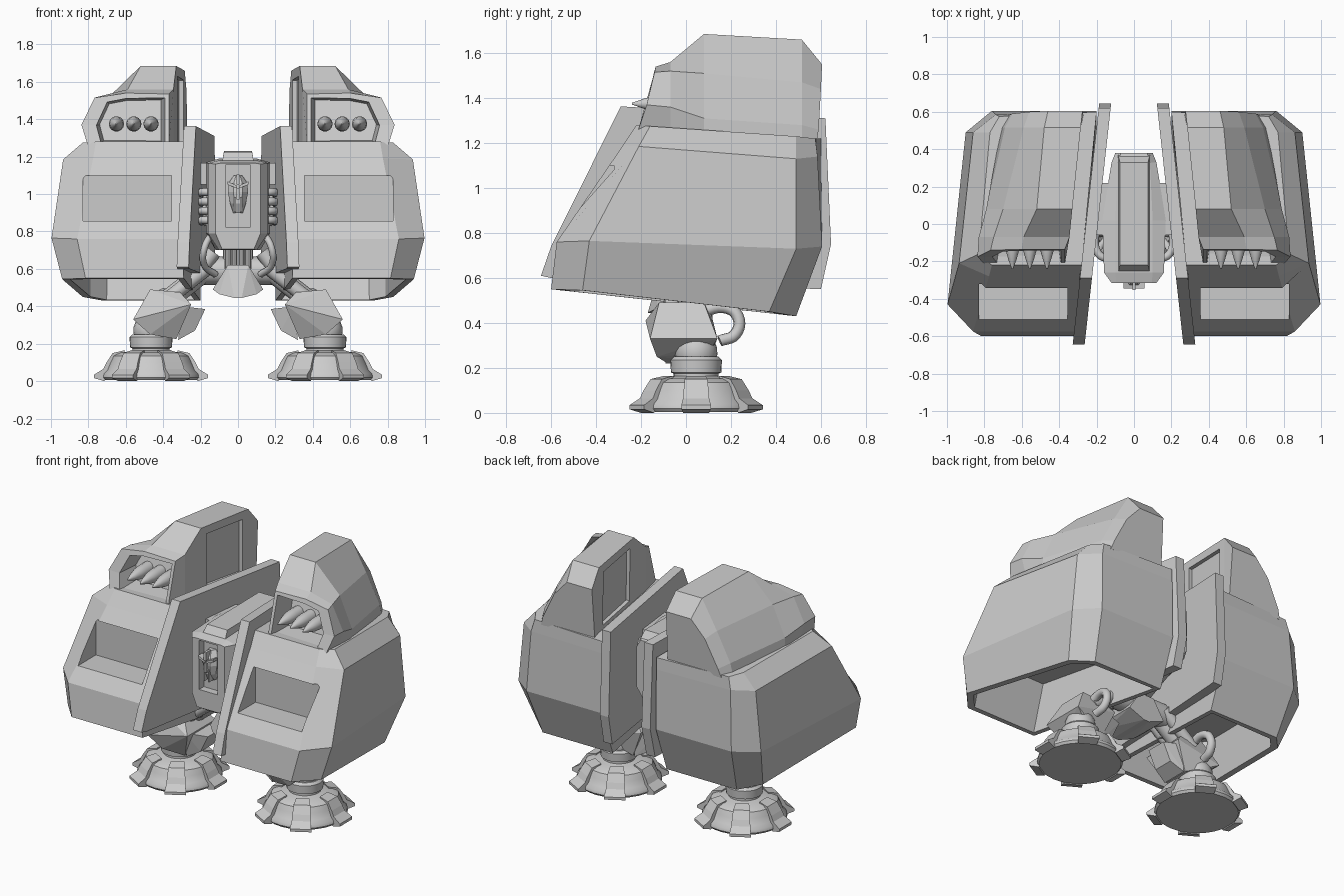
import bpy, bmesh, math
from mathutils import Vector, Matrix

if "Cube" in bpy.data.objects:
    bpy.data.objects.remove(bpy.data.objects["Cube"])

grey = bpy.data.materials.new("armour_grey")
grey.diffuse_color = (0.6, 0.6, 0.6, 1)
grey.use_nodes = True
grey.node_tree.nodes["Principled BSDF"].inputs["Base Color"].default_value = grey.diffuse_color


def finish(name, bm, mirror=True, smooth=None):
    """Turn a bmesh into an object, optionally mirrored across x = 0."""
    bmesh.ops.recalc_face_normals(bm, faces=bm.faces)
    me = bpy.data.meshes.new(name)
    bm.to_mesh(me)
    bm.free()
    me.materials.append(grey)
    if smooth:
        me.polygons.foreach_set("use_smooth", [True] * len(me.polygons))
        me.set_sharp_from_angle(angle=math.radians(smooth))
    ob = bpy.data.objects.new(name, me)
    bpy.context.collection.objects.link(ob)
    if mirror:
        ob.modifiers.new("mirror", 'MIRROR').use_clip = False
    return ob


def loft(rings, bm=None):
    """Skin a list of equal-length rings and cap both ends."""
    bm = bm or bmesh.new()
    vs = [[bm.verts.new(p) for p in r] for r in rings]
    n = len(rings[0])
    for a, b in zip(vs, vs[1:]):
        for i in range(n):
            j = (i + 1) % n
            bm.faces.new((a[i], a[j], b[j], b[i]))
    bm.faces.new(vs[0])
    bm.faces.new(vs[-1])
    bmesh.ops.recalc_face_normals(bm, faces=bm.faces)
    return bm


def sink(bm, face, rim, vec, scale=1.0, tweak=None):
    """Inset a flat rim, then push the face inside it in along vec."""
    bmesh.ops.inset_individual(bm, faces=[face], thickness=rim)
    if tweak:
        tweak(face)
    bmesh.ops.inset_individual(bm, faces=[face], thickness=.001)
    c = face.calc_center_median()
    for v in face.verts:
        v.co = c + (v.co - c) * scale + Vector(vec)


def hull(points, bm=None):
    bm = bm or bmesh.new()
    vs = [bm.verts.new(p) for p in points]
    bmesh.ops.convex_hull(bm, input=vs)
    return bm


def box(x0, x1, y0, y1, z0, z1, bm=None):
    return hull([(x, y, z) for x in (x0, x1) for y in (y0, y1) for z in (z0, z1)], bm)


def lathe(profile, base, axis=(0, 0, 1), n=20, bm=None):
    """Revolve (radius, distance) pairs around an axis through base."""
    q = Vector((0, 0, 1)).rotation_difference(Vector(axis).normalized())
    rings = [[Vector(base) + q @ Vector((r * math.cos(2 * math.pi * k / n),
              r * math.sin(2 * math.pi * k / n), d)) for k in range(n)] for r, d in profile]
    return loft(rings, bm)


def rod(a, b, r, bm=None, n=12):
    a, b = Vector(a), Vector(b)
    return lathe([(r, 0), (r, (b - a).length)], a, b - a, n, bm)


def tube(name, paths, r):
    """Smooth cables through a few points, mirrored."""
    cu = bpy.data.curves.new(name, 'CURVE')
    cu.dimensions, cu.bevel_depth, cu.bevel_resolution = '3D', r, 2
    cu.resolution_u = 5
    cu.use_fill_caps = True
    for path in paths:
        sp = cu.splines.new('BEZIER')
        sp.bezier_points.add(len(path) - 1)
        for bp, p in zip(sp.bezier_points, path):
            bp.co = p
            bp.handle_left_type = bp.handle_right_type = 'AUTO'
    cu.materials.append(grey)
    ob = bpy.data.objects.new(name, cu)
    bpy.context.collection.objects.link(ob)
    ob.modifiers.new("mirror", 'MIRROR')


def cut(ob, cutter_bm):
    cutter = finish(ob.name + "_cutter", cutter_bm, mirror=False)
    cutter.hide_render = True
    cutter.hide_set(True)
    m = ob.modifiers.new("recess", 'BOOLEAN')
    m.object, m.operation, m.solver = cutter, 'DIFFERENCE', 'EXACT'
    ob.modifiers.move(len(ob.modifiers) - 1, 0)


# Side armour shell: stacked rings, hollow underneath, recess in the front
bm = loft([
    [(.28, -.22, 1.28), (.76, -.22, 1.28), (.83, -.16, 1.275), (.77, .49, 1.23), (.72, .575, 1.22), (.20, .60, 1.22)],
    [(.29, -.28, 1.19), (.775, -.28, 1.19), (.935, -.21, 1.185), (.86, .49, 1.13), (.74, .585, 1.14), (.20, .60, 1.14)],
    [(.30, -.575, .76), (.86, -.575, .76), (.997, -.43, .765), (.90, .49, .73), (.76, .605, .74), (.20, .605, .74)],
    [(.29, -.60, .55), (.815, -.60, .55), (.94, -.46, .545), (.83, .37, .45), (.72, .49, .43), (.20, .49, .43)]])
sink(bm, min(bm.faces, key=lambda f: f.calc_center_median().z), .045, (0, .09, .30))
shell = finish("side_armour", bm)
cut(shell, box(.355, .83, -1, -.32, .855, 1.10))

# Inner plate: flat outline, toed in towards the back
outline = [(-.29, 1.363), (.62, 1.31), (.645, .75), (.60, .55), (-.60, .60), (-.645, .61), (-.60, .74)]
plate = loft([[(.225 - .11 * y + o, y, z) for y, z in outline] for o in (-.032, .032)])
finish("inner_plate", plate)

# Launcher pod: sections from front to back, framed front opening, inset inner panel
bm = loft([
    [(.37, -.215, 1.25), (.37, -.135, 1.535), (.60, -.135, 1.54), (.767, -.14, 1.515), (.837, -.175, 1.37), (.80, -.215, 1.25)],
    [(.345, -.07, 1.25), (.345, -.07, 1.56), (.59, -.07, 1.56), (.75, -.07, 1.52), (.83, -.07, 1.36), (.80, -.07, 1.25)],
    [(.33, .08, 1.23), (.33, .08, 1.685), (.52, .08, 1.685), (.70, .08, 1.51), (.79, .08, 1.31), (.79, .08, 1.23)],
    [(.285, .515, 1.20), (.285, .515, 1.66), (.48, .515, 1.66), (.59, .515, 1.47), (.69, .515, 1.28), (.71, .515, 1.20)],
    [(.27, .58, 1.20), (.275, .605, 1.55), (.46, .605, 1.55), (.56, .60, 1.44), (.65, .59, 1.26), (.67, .58, 1.20)]])
front = min(bm.faces, key=lambda f: f.calc_center_median().y)
inner = min((f for f in bm.faces if .2 < f.calc_center_median().y < .4),
            key=lambda f: f.calc_center_median().x)


def widen_outer_lip(face):
    for v in face.verts:
        v.co.x -= .05 if v.co.x > .7 else 0


sink(bm, front, .03, (0, .15, 0), .9, widen_outer_lip)
sink(bm, inner, .075, (.025, 0, 0))
finish("launcher_pod", bm)

# Missiles
bm = bmesh.new()
for x in (.465, .557, .65):
    lathe([(.004, 0), (.022, .05), (.036, .10), (.041, .15), (.041, .24)],
          (x, -.24, 1.375), (0, 1, 0), 14, bm)
finish("missiles", bm, smooth=50)


# Torso: eight-sided sections along y with a niche in front
def section(y, wt, w, wb, zt, zh, zl, zb):
    return [(wb, y, zb), (w, y, zl), (w, y, zh), (wt, y, zt),
            (-wt, y, zt), (-w, y, zh), (-w, y, zl), (-wb, y, zb)]


torso = finish("torso", loft([
    section(-.315, .095, .12, .085, 1.165, 1.16, .79, .705),
    section(-.26, .10, .16, .10, 1.18, 1.165, .79, .70),
    section(.02, .10, .17, .12, 1.19, 1.17, .79, .70),
    section(.33, .085, .12, .07, 1.19, 1.16, .83, .77),
    section(.38, .07, .10, .06, 1.18, 1.13, .86, .80)]), mirror=False)
cut(torso, box(-.068, .068, -.6, -.265, .825, 1.155))

# Raised spine on top of the torso
finish("torso_spine", hull([(s * x, y, z) for s in (-1, 1) for x, y, z in (
    (.085, -.26, 1.17), (.075, -.22, 1.225), (.075, .33, 1.23), (.085, .37, 1.17))]), mirror=False)

# Head in the niche: tapered helmet with crest, brow, nose and mouth bars
bm = loft([[(-w, -.26, z), (-w, y + .03, z), (-w * .45, y, z), (w * .45, y, z), (w, y + .03, z), (w, -.26, z)]
           for w, y, z in ((.026, -.30, .90), (.042, -.325, .95), (.054, -.33, 1.01), (.05, -.325, 1.06), (.022, -.30, 1.10))])
box(-.008, .008, -.352, -.30, 1.05, 1.105, bm)
box(-.009, .009, -.35, -.30, .97, 1.03, bm)
for s in (-1, 1):
    hull([(s * x, y, z) for y in (-.345, -.30) for x, z in ((.005, 1.03), (.005, 1.045), (.055, 1.05), (.055, 1.068))], bm)
    box(*sorted((s * .012, s * .022)), -.337, -.29, .905, .985, bm)
finish("head", bm, mirror=False)

# Shoulder joints and side cables
bm = box(.10, .205, -.06, .22, 1.05, 1.165)
rod((.12, .12, .92), (.22, .12, .92), .09, bm, 16)
finish("shoulder_joint", bm)
tube("side_cables", [[(.12, -.19, z), (.19, -.16, z), (.20, 0, z - .01), (.19, .14, z), (.10, .22, z)]
                     for z in (.86, .91, .96, 1.01)], .021)
tube("hip_cables", [[(.13, -.10, .80), (.18, -.17, .71), (.18, -.12, .62), (.12, -.05, .57)]], .018)

# Waist: bundle of ribs around a core
bm = rod((0, 0, .52), (0, 0, .74), .06)
for k in range(10):
    a = 2 * math.pi * k / 10
    x, y = .065 * math.cos(a), .065 * math.sin(a)
    rod((x, y, .54), (x, y, .74), .015, bm, 8)
finish("waist", bm, mirror=False, smooth=40)

# Pelvis wedge
finish("pelvis", hull([(s * x, y, z) for s in (-1, 1) for x, y, z in (
    (.055, -.12, .62), (.135, -.10, .49), (.055, .12, .62), (.135, .12, .49),
    (.10, -.13, .465), (.02, -.17, .445), (.02, .12, .445))]), mirror=False)

# Hips and thigh rods
bm = rod((.07, .03, .59), (.21, .03, .59), .075, n=16)
rod((.13, -.03, .69), (.22, -.03, .57), .04, bm)
for y in (-.06, .08):
    rod((.17, y, .60), (.40, y, .42), .038, bm)
rod((.20, .01, .57), (.38, .01, .43), .055, bm)
finish("thigh", bm, smooth=40)

# Faceted shin block with an inner flap
bm = hull([(.31, -.12, .475), (.47, -.12, .49), (.31, .08, .475), (.47, .08, .49),
           (.25, -.18, .41), (.56, -.16, .33), (.25, .12, .41), (.56, .14, .33),
           (.33, -.09, .225), (.47, -.13, .25), (.33, .09, .225), (.47, .10, .27)])
hull([(.175, -.07, .385), (.175, .07, .385), (.30, -.13, .40), (.30, .10, .40),
      (.23, -.07, .27), (.23, .07, .27), (.32, -.09, .22), (.32, .09, .22)], bm)
finish("shin", bm)
tube("leg_cable", [[(.40, .05, .44), (.40, .17, .47), (.41, .23, .43), (.42, .22, .35), (.43, .15, .32)]], .027)

# Foot: full dome, collar and ankle ball
FX, FY = .465, .045
bm = lathe([(.25, .005), (.262, .02), (.258, .04), (.238, .06), (.222, .10), (.205, .135), (.17, .152), (.12, .158),
            (.10, .163), (.10, .175), (.112, .18), (.115, .235), (.10, .25)], (FX, FY, 0), n=28)
lathe([(.095 * math.cos(t), .095 * math.sin(t)) for t in [math.radians(a) for a in range(-60, 86, 18)]],
      (FX, FY, .27), n=20, bm=bm)
finish("foot", bm, smooth=35)

# Toes: six bent strips over the foot, flaring at the tips
bm = bmesh.new()
strip = [(.14, .165), (.205, .150), (.238, .10), (.255, .065), (.305, .034), (.305, .016), (.25, .0), (.15, .10)]
for k in range(6):
    rot = Matrix.Rotation(math.radians(60 * k), 3, 'Z')
    loft([[rot @ Vector((r, s * (.02 + .15 * r), z)) + Vector((FX, FY, 0)) for r, z in strip]
          for s in (-1, 1)], bm)
finish("toes", bm)
